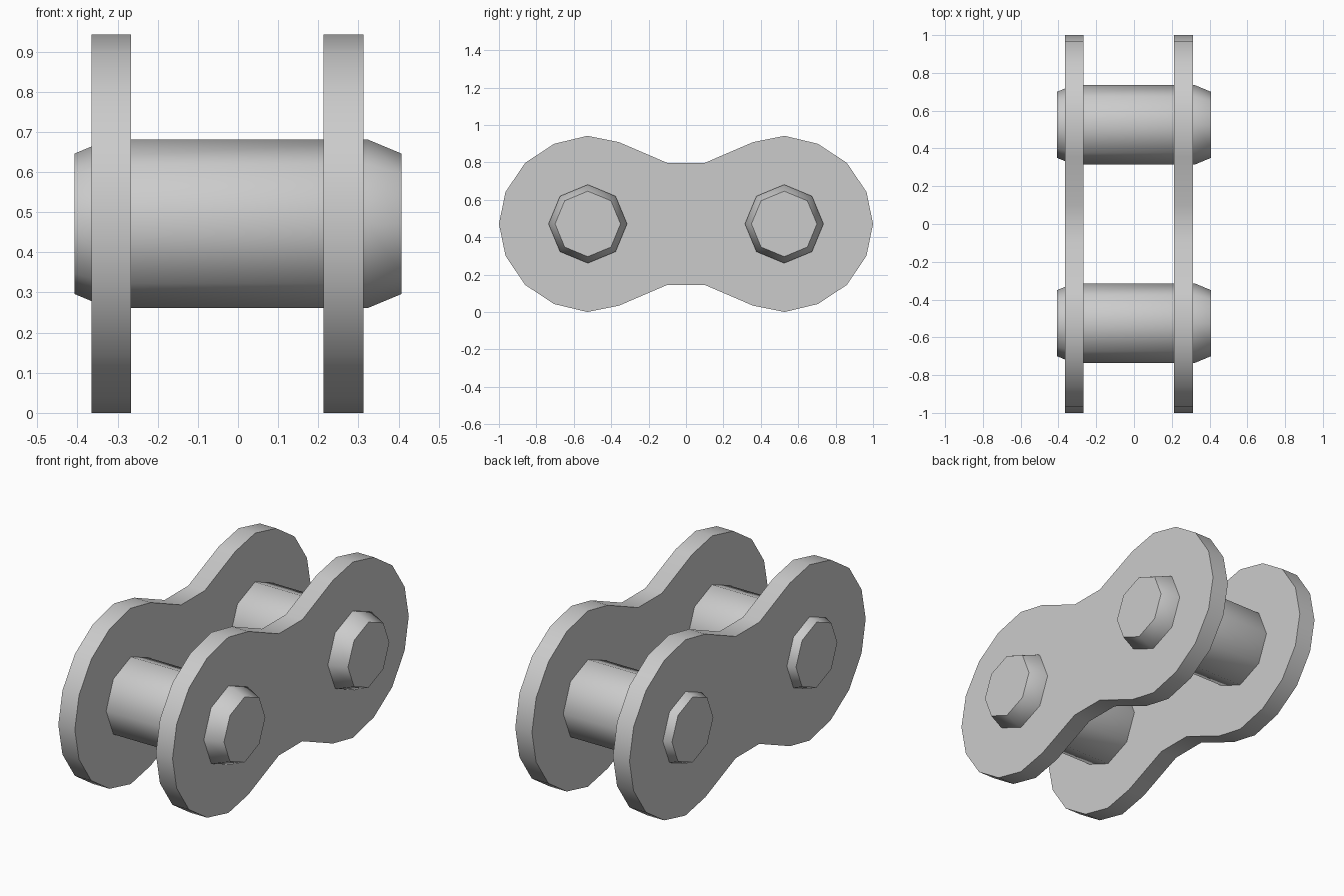
import bpy
import bmesh
import math

old = bpy.data.objects.get("Cube")
if old:
    bpy.data.objects.remove(old, do_unlink=True)

MID_Z = 0.471      # height of the pin axes
PITCH = 0.525      # distance of each pin axis from the centre

steel = bpy.data.materials.new("grey steel")
steel.use_nodes = True
COLOUR = (0.6, 0.6, 0.6, 1)
steel.diffuse_color = COLOUR
steel.node_tree.nodes["Principled BSDF"].inputs["Base Color"].default_value = COLOUR


def loft(name, sections):
    """Join (x, outline) sections along x into a closed solid."""
    bm = bmesh.new()
    rings = [[bm.verts.new((x, y, z)) for y, z in outline] for x, outline in sections]
    for a, b in zip(rings, rings[1:]):
        for i in range(len(a)):
            j = (i + 1) % len(a)
            bm.faces.new((a[i], a[j], b[j], b[i]))
    bm.faces.new(rings[0])
    bm.faces.new(rings[-1])
    bmesh.ops.recalc_face_normals(bm, faces=bm.faces)
    mesh = bpy.data.meshes.new(name)
    bm.to_mesh(mesh)
    bm.free()
    mesh.materials.append(steel)
    obj = bpy.data.objects.new(name, mesh)
    bpy.context.collection.objects.link(obj)
    bpy.ops.object.select_all(action="DESELECT")
    obj.select_set(True)
    bpy.context.view_layer.objects.active = obj
    bpy.ops.object.shade_smooth_by_angle(angle=math.radians(50))
    return obj


# Figure-eight side plates: one quarter of the outline, mirrored twice
quarter = [(0.1, 0.326), (0.358, 0.437), (0.527, 0.471), (0.706, 0.428),
           (0.86, 0.326), (0.965, 0.171), (1.0, 0.0)]
upper = [(-y, z) for y, z in reversed(quarter)] + quarter
lower = [(y, -z) for y, z in reversed(upper[1:-1])]
outline = [(y, MID_Z + z) for y, z in upper + lower]
for name, x0, x1 in (("left_plate", 0.213, 0.312), ("right_plate", -0.365, -0.267)):
    loft(name, [(x0, outline), (x1, outline)])


# Eight-sided pins with tapered ends
def octagon(cy, radius):
    angles = [math.tau * i / 8 for i in range(8)]
    return [(cy + radius * math.cos(a), MID_Z + radius * math.sin(a)) for a in angles]


for name, cy in (("front_pin", -PITCH), ("back_pin", PITCH)):
    loft(name, [(x, octagon(cy, r)) for x, r in
                ((-0.407, 0.175), (-0.323, 0.21), (0.323, 0.21), (0.407, 0.175))])
